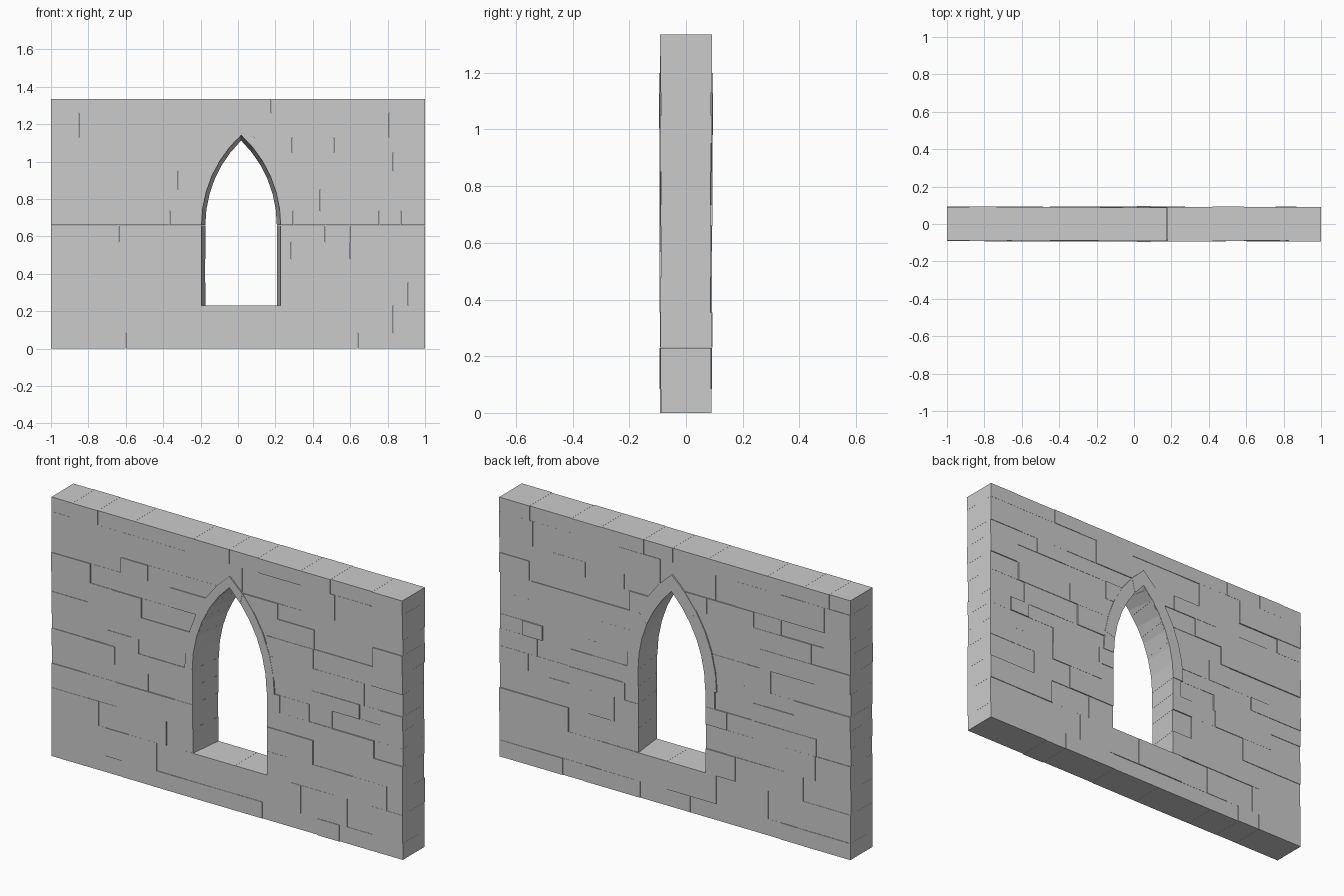
import bpy, bmesh, math, random

if "Cube" in bpy.data.objects:
    bpy.data.objects.remove(bpy.data.objects["Cube"])

random.seed(7)
CX, SPRING, SILL = 0.0165, 0.66, 0.23      # opening centre, arch spring, sill height
HALF, RAD = 0.2115, 0.654                  # half width and arc radius at the front face
OFF = RAD - HALF                           # distance of each arc centre past the axis
SEG = 6


def radius_at(y):
    # opening narrows from front to back
    return RAD - 0.02 * (y + 0.09) / 0.18


def arc(r, side):
    # points from spring to apex on one side
    top = math.acos(OFF / r)
    return [(CX + side * (r * math.cos(top * i / SEG) - OFF),
             SPRING + r * math.sin(top * i / SEG)) for i in range(SEG + 1)]


def loft(bm, rings):
    # closed solid between two matching outlines given as 3D points
    a, b = [[bm.verts.new(p) for p in ring] for ring in rings]
    n = len(a)
    bm.faces.new(a)
    bm.faces.new(b[::-1])
    for i in range(n):
        j = (i + 1) % n
        bm.faces.new((a[j], a[i], b[i], b[j]))


def finish(bm, name):
    bmesh.ops.recalc_face_normals(bm, faces=bm.faces)
    mesh = bpy.data.meshes.new(name)
    bm.to_mesh(mesh)
    bm.free()
    ob = bpy.data.objects.new(name, mesh)
    bpy.context.collection.objects.link(ob)
    return ob


# Window cutter: pointed, tapered
bm = bmesh.new()
rings = []
for y in (-0.2, 0.2):
    r = radius_at(y)
    left, right = arc(r, -1), arc(r, 1)
    outline = [(left[0][0], SILL)] + left + right[-2::-1] + [(right[0][0], SILL)]
    rings.append([(x, y, z) for x, z in outline])
loft(bm, rings)
cutter = finish(bm, "window_cutter")
cutter.hide_render = True
cutter.hide_viewport = False
cutter.display_type = 'WIRE'

# Stone courses: bottom, top, main joints
COURSES = [
    (0, 0.085, [-.73, -.6, -.085, .2, .515, .64]),
    (0.085, 0.23, [-.69, -.53, -.4, -.235, .045, .23, .42, .83]),
    (0.23, 0.355, [-.73, 0, .91]),
    (0.355, 0.48, [-.8, -.295, 0, .345, .49]),
    (0.48, 0.57, [-.45, 0, .6]),
    (0.57, 0.66, [-.8, 0, .3]),
    (0.66, 0.735, [-.68, 0, .755, .87]),
    (0.735, 0.85, [-.545, 0, .44, .53]),
    (0.85, 0.95, [-.655, 0, .82]),
    (0.95, 1.05, [-.63, -.32, 0, .83]),
    (1.05, 1.13, [-.45, 0, .29, .7]),
    (1.13, 1.26, [-.605, -.23, .085, .32, .435]),
    (1.26, 1.335, [-.88, -.19, .013, .42]),
]
GAP = 0.0003
for k, (z0, z1, joints) in enumerate(COURSES):
    xs = [-1.0] + joints + [1.0]
    # split long runs into ordinary stones
    cuts = []
    for a, b in zip(xs, xs[1:]):
        cuts.append(a)
        while b - a > 0.36:
            a += random.uniform(0.13, 0.27)
            cuts.append(a)
    cuts.append(1.0)
    bm = bmesh.new()
    for a, b in zip(cuts, cuts[1:]):
        a, b = max(-1, a + GAP), min(1, b - GAP)
        lo, hi = max(0, z0), z1 - GAP
        f, g = -random.uniform(.086, .093), random.uniform(.086, .093)
        loft(bm, [[(x, y, z) for x, z in ((a, lo), (b, lo), (b, hi), (a, hi))]
                  for y in (f, g)])
    course = finish(bm, f"stone_course_{k + 1:02d}")
    if z1 > SILL and z0 < 1.15:
        mod = course.modifiers.new("window", 'BOOLEAN')
        mod.operation, mod.object, mod.solver = 'DIFFERENCE', cutter, 'EXACT'

# Arch stones on each side of the window
for side, name, groups in ((-1, "arch_stones_left", [(0, 2), (2, 4), (4, 6)]),
                           (1, "arch_stones_right", [(0, 1), (1, 3), (3, 5), (5, 6)])):
    bm = bmesh.new()
    for s, e in groups:
        rings = []
        d = random.uniform(.0935, .096)
        for y in (-d, d):
            inner = arc(radius_at(y), side)[s:e + 1]
            outer = arc(RAD + 0.044, side)[s:e + 1]
            rings.append([(x, y, z) for x, z in inner + outer[::-1]])
        loft(bm, rings)
    finish(bm, name)
